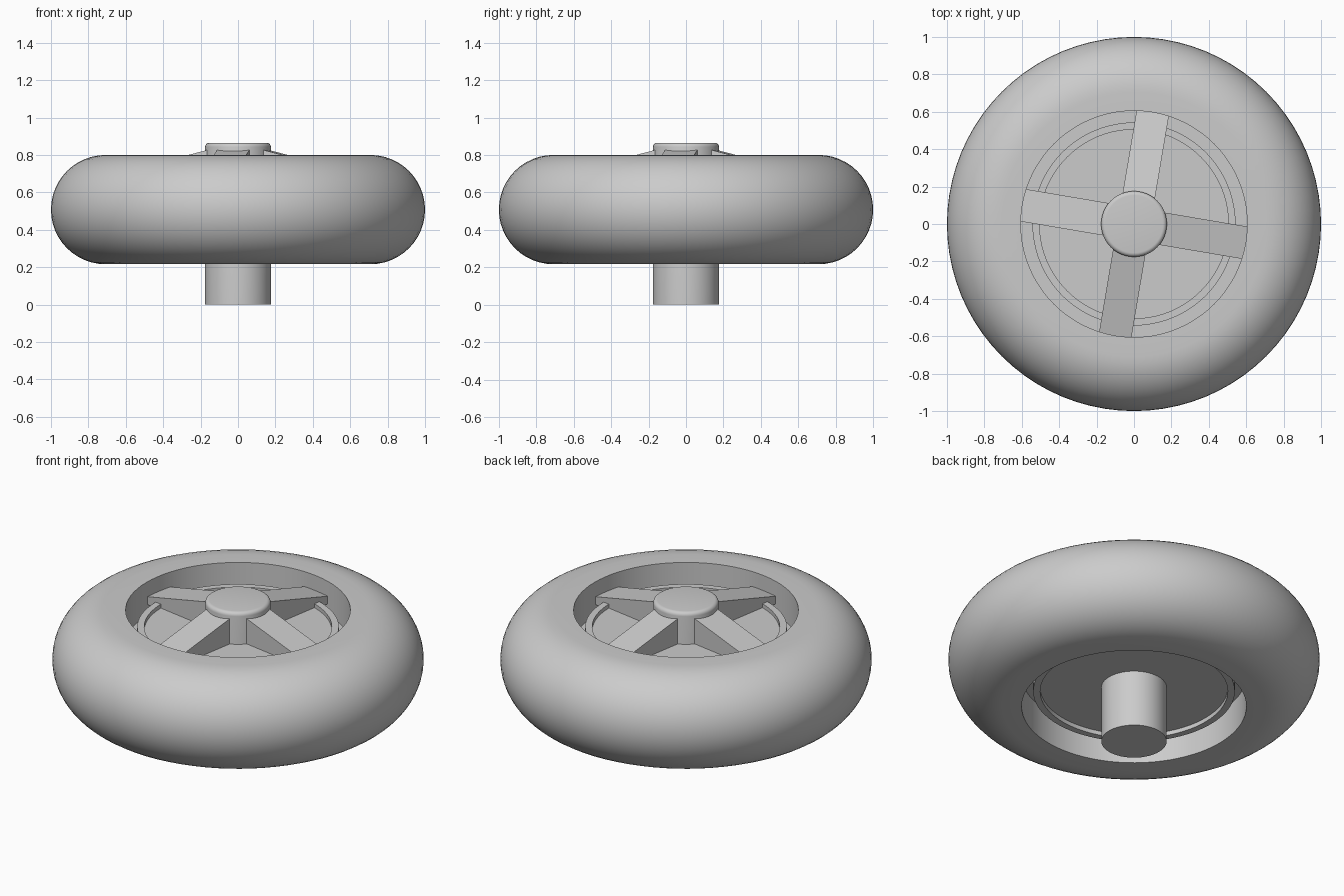
import bpy, bmesh, math
from mathutils import Matrix

cube = bpy.data.objects.get("Cube")
if cube:
    bpy.data.objects.remove(cube, do_unlink=True)

grey = bpy.data.materials.new("plain_grey")
grey.use_nodes = True
colour = (0.6, 0.6, 0.6, 1)
grey.diffuse_color = colour
grey.node_tree.nodes["Principled BSDF"].inputs["Base Color"].default_value = colour

MID = 0.508   # height of the wheel's middle plane


def finish(name, bm, smooth=True):
    bmesh.ops.remove_doubles(bm, verts=bm.verts, dist=1e-5)
    bmesh.ops.recalc_face_normals(bm, faces=bm.faces)
    mesh = bpy.data.meshes.new(name)
    bm.to_mesh(mesh)
    bm.free()
    mesh.materials.append(grey)
    obj = bpy.data.objects.new(name, mesh)
    bpy.context.collection.objects.link(obj)
    if smooth:
        bpy.ops.object.select_all(action="DESELECT")
        obj.select_set(True)
        bpy.context.view_layer.objects.active = obj
        bpy.ops.object.shade_smooth_by_angle(angle=math.radians(35))
    return obj


def lathe(name, profile, closed=False, steps=80):
    """Turn a profile of (radius, height) points around the z axis."""
    bm = bmesh.new()
    verts = [bm.verts.new((r, 0, z)) for r, z in profile]
    edges = [bm.edges.new(pair) for pair in zip(verts, verts[1:])]
    if closed:
        edges.append(bm.edges.new((verts[-1], verts[0])))
    bmesh.ops.spin(bm, geom=verts + edges, cent=(0, 0, 0), axis=(0, 0, 1),
                   angle=math.tau, steps=steps, use_merge=True)
    return finish(name, bm)


# Tire: straight inner wall, flat sides and a round tread
half = 0.292
tread = [(1 - half + half * math.cos(a), MID + half * math.sin(a))
         for a in (math.pi * (i / 24 - 0.5) for i in range(25))]
lathe("tire", [(0.605, MID - half)] + tread + [(0.605, MID + half)], closed=True)

# Web joining the rim drum to the tire
lathe("web", [(0, 0.41), (0.61, 0.41), (0.61, 0.6), (0, 0.6)])

# Rim drum: raised lip around a shallow disc on both sides
lathe("rim_drum", [(0, 0.335), (0.505, 0.335), (0.505, 0.31), (0.543, 0.31),
                   (0.543, 0.7), (0.505, 0.7), (0.505, 0.677), (0, 0.677)])

# Axle with a rounded cap
bevel = 0.022
cap = [(0.176 - bevel + bevel * math.cos(a), 0.865 - bevel + bevel * math.sin(a))
       for a in (math.pi / 2 * i / 5 for i in range(6))]
lathe("axle", [(0, 0), (0.176, 0)] + cap + [(0, 0.865)], steps=48)

# Four sloping spokes
side = [(0.05, 0.665), (0.62, 0.665), (0.62, 0.706), (0.05, 0.853)]
for i in range(4):
    bm = bmesh.new()
    face = bm.faces.new([bm.verts.new((r, -0.0875, z)) for r, z in side])
    new = bmesh.ops.extrude_face_region(bm, geom=[face])["geom"]
    bmesh.ops.translate(bm, vec=(0, 0.175, 0),
                        verts=[v for v in new if isinstance(v, bmesh.types.BMVert)])
    turn = Matrix.Rotation(math.radians(90 * i - 9.6), 4, "Z")
    bmesh.ops.transform(bm, matrix=turn, verts=bm.verts)
    finish(f"spoke_{i + 1}", bm, smooth=False)
